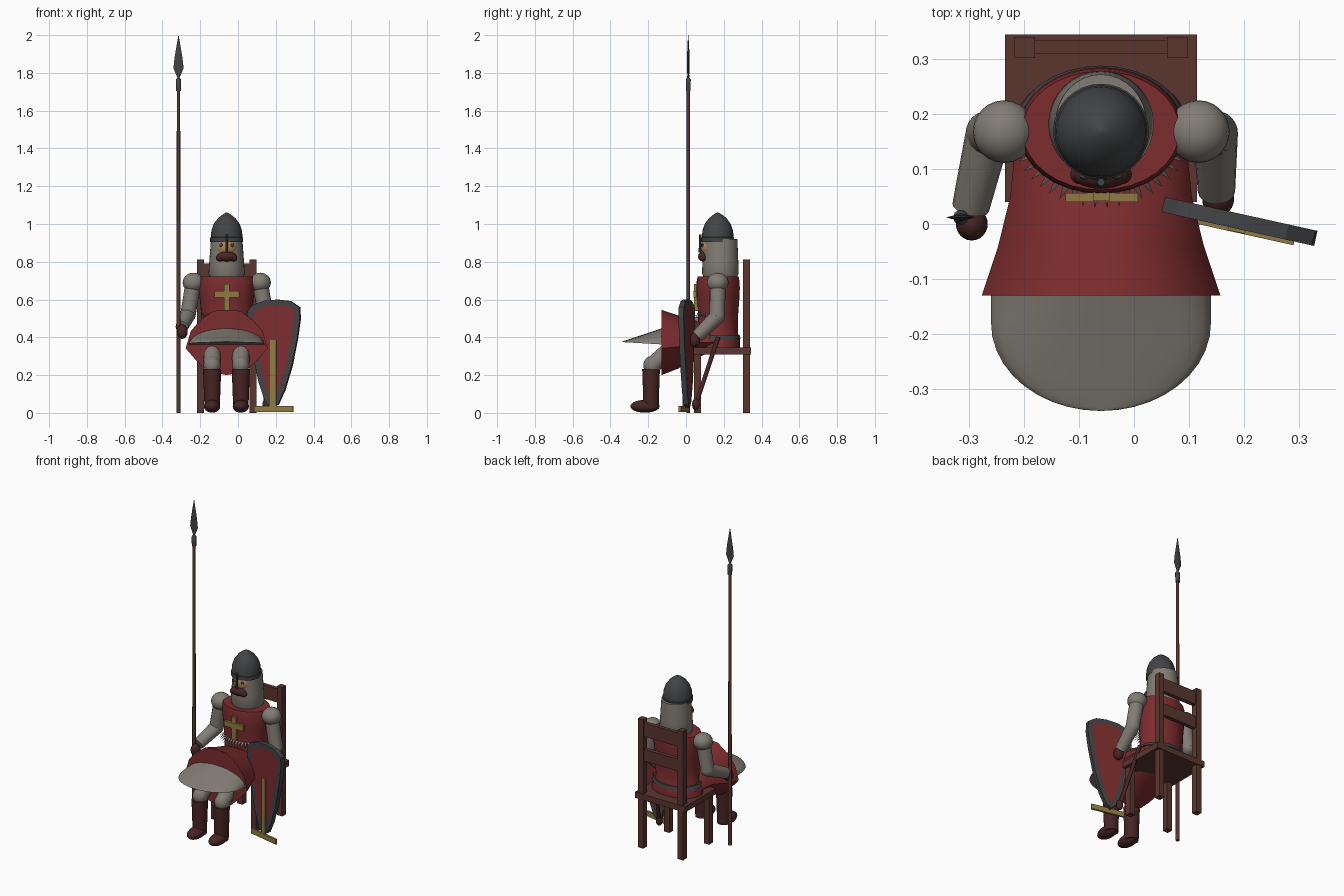
import bpy, bmesh, math
from mathutils import Vector, Matrix

if "Cube" in bpy.data.objects:
    bpy.data.objects.remove(bpy.data.objects["Cube"])

CX = -0.06          # centre line of the seated figure


def lin(c):
    c /= 255
    return c / 12.92 if c <= 0.04045 else ((c + 0.055) / 1.055) ** 2.4


def material(name, r, g, b):
    m = bpy.data.materials.new(name)
    m.diffuse_color = (lin(r), lin(g), lin(b), 1)
    m.use_nodes = True
    m.node_tree.nodes["Principled BSDF"].inputs["Base Color"].default_value = m.diffuse_color
    return m


RED = material("red_cloth", 124, 44, 46)
MAIL = material("grey_mail", 130, 125, 117)
STEEL = material("dark_steel", 66, 67, 69)
WOOD = material("brown_wood", 90, 54, 47)
LEATHER = material("dark_leather", 72, 36, 36)
GOLD = material("gold", 142, 122, 66)
SKIN = material("skin", 172, 132, 82)


def finish(name, bm, mats, smooth=True):
    bmesh.ops.recalc_face_normals(bm, faces=bm.faces)
    me = bpy.data.meshes.new(name)
    bm.to_mesh(me)
    bm.free()
    for m in mats:
        me.materials.append(m)
    ob = bpy.data.objects.new(name, me)
    bpy.context.collection.objects.link(ob)
    if smooth:
        bpy.ops.object.select_all(action='DESELECT')
        ob.select_set(True)
        bpy.context.view_layer.objects.active = ob
        bpy.ops.object.shade_smooth_by_angle(angle=math.radians(40))
    return ob


def loft(name, rings, mat, smooth=True):
    """Skin closed rings of equal length and cap both ends."""
    bm = bmesh.new()
    vs = [[bm.verts.new(p) for p in r] for r in rings]
    n = len(vs[0])
    for a, b in zip(vs, vs[1:]):
        for i in range(n):
            j = (i + 1) % n
            bm.faces.new((a[i], a[j], b[j], b[i]))
    bm.faces.new(vs[0])
    bm.faces.new(vs[-1])
    bmesh.ops.remove_doubles(bm, verts=bm.verts, dist=1e-5)
    return finish(name, bm, [mat], smooth)


def lathe(name, x, y, profile, mat, n=32):
    """Stack of ellipses; profile rows are (z, rx, ry)."""
    ang = [2 * math.pi * i / n for i in range(n)]
    return loft(name, [[(x + rx * math.cos(t), y + ry * math.sin(t), z) for t in ang]
                       for z, rx, ry in profile], mat)


def rod(name, a, b, r1, r2, mat, n=16):
    a, b = Vector(a), Vector(b)
    q = (b - a).to_track_quat('Z', 'Y')
    return loft(name, [[p + q @ Vector((r * math.cos(2 * math.pi * i / n),
                                        r * math.sin(2 * math.pi * i / n), 0))
                        for i in range(n)] for p, r in ((a, r1), (b, r2))], mat)


def ball(name, c, r, mat):
    bm = bmesh.new()
    bmesh.ops.create_uvsphere(bm, u_segments=24, v_segments=14, radius=1,
                              matrix=Matrix.Translation(c) @ Matrix.Diagonal((*r, 1)))
    return finish(name, bm, [mat])


def box(name, lo, hi, mat, frame=Matrix()):
    lo, hi = Vector(lo), Vector(hi)
    bm = bmesh.new()
    bmesh.ops.create_cube(bm, size=1, matrix=frame @ Matrix.Translation((lo + hi) / 2)
                          @ Matrix.Diagonal((*(hi - lo), 1)))
    return finish(name, bm, [mat], False)


# Chair
box("seat", (-0.235, 0.04, 0.308), (0.115, 0.345, 0.345), WOOD)
for side, x in (("left", -0.217), ("right", 0.06)):
    box(f"{side}_front_leg", (x, 0.042, 0), (x + 0.037, 0.08, 0.31), WOOD)
    box(f"{side}_back_post", (x, 0.302, 0), (x + 0.037, 0.34, 0.812), WOOD)
for name, z0, z1 in (("upper_slat", 0.705, 0.79), ("lower_slat", 0.55, 0.625)):
    box(name, (-0.19, 0.309, z0), (0.07, 0.334, z1), WOOD)

# Torso, belt and mail hem
lathe("torso", CX, 0.17, [(0.345, 0.16, 0.115), (0.39, 0.15, 0.115), (0.42, 0.132, 0.106),
                          (0.52, 0.135, 0.106), (0.6, 0.142, 0.112), (0.66, 0.15, 0.115),
                          (0.70, 0.148, 0.113), (0.722, 0.143, 0.108)], RED)
lathe("belt", CX, 0.17, [(0.392, 0.157, 0.118), (0.413, 0.146, 0.114)], STEEL)
bm = bmesh.new()
TEETH = 18
for i in range(TEETH):
    t = [math.radians(200 + 140 * (i + k) / TEETH) for k in (0, 1, 0.5)]
    pts = [(CX + rx * math.cos(a), 0.17 + ry * math.sin(a), z)
           for a, rx, ry, z in zip(t, (0.13, 0.13, 0.165), (0.105, 0.105, 0.14), (0.53, 0.53, 0.5))]
    bm.faces.new([bm.verts.new(p) for p in pts])
finish("mail_hem", bm, [MAIL], False)

# Skirt draped over the lap
HALF = [(0, 1), (.33, .985), (.65, .84), (.88, .67), (1, .41), (.75, .23), (.47, .06), (0, 0)]
SECTION = HALF + [(-x, t) for x, t in HALF[-2:0:-1]]
loft("skirt", [[(CX + w * x, y, z0 + (z1 - z0) * t) for x, t in SECTION]
               for y, w, z0, z1 in ((0.2, 0.15, 0.345, 0.42), (0.05, 0.165, 0.29, 0.49),
                                    (-0.04, 0.187, 0.235, 0.515), (-0.13, 0.217, 0.20, 0.545))], RED)

# Mail flap: pointed wedge, round in plan
rings = []
for k in range(13):
    u = k / 12
    y = -0.12 - 0.22 * math.sin(u * math.pi / 2)
    s = (-0.12 - y) / 0.22
    w = 0.2 * math.sqrt(max(0, 1 - max(0, (-0.18 - y) / 0.16) ** 2)) + 1e-4
    top, low = 0.45 - 0.073 * s, 0.362 + 0.013 * s
    arc = [(CX + w * math.cos(a), y, low + (top - low) * math.sin(a))
           for a in [math.pi * i / 16 for i in range(17)]]
    rings.append(arc)
loft("mail_flap", rings, MAIL)

# Legs and boots
for side, x in (("left", -0.137), ("right", 0.015)):
    rod(f"{side}_thigh", (x, -0.05, 0.36), (x, -0.175, 0.255), 0.05, 0.044, MAIL)
    ball(f"{side}_knee", (x, -0.178, 0.252), (0.045, 0.048, 0.05), MAIL)
    lathe(f"{side}_boot", x, -0.185, [(0.02, 0.04, 0.042), (0.12, 0.044, 0.043),
                                      (0.232, 0.048, 0.047)], LEATHER, 20)
    ball(f"{side}_foot", (x, -0.217, 0.035), (0.043, 0.077, 0.034), LEATHER)

# Arms
for side, sh, el, wr, hand in (
        ("left", (-0.236, 0.168, 0.69), (-0.265, 0.165, 0.52), (-0.297, 0.03, 0.455), (-0.295, 0, 0.43)),
        ("right", (0.117, 0.168, 0.69), (0.148, 0.165, 0.51), (0.15, 0.06, 0.405), (0.153, 0.045, 0.385))):
    ball(f"{side}_shoulder", sh, (0.057, 0.057, 0.052), MAIL)
    rod(f"{side}_upper_arm", sh, el, 0.042, 0.041, MAIL)
    ball(f"{side}_elbow", el, (0.041,) * 3, MAIL)
    rod(f"{side}_forearm", el, wr, 0.041, 0.034, MAIL)
    ball(f"{side}_hand", hand, (0.029, 0.03, 0.038), LEATHER)

# Head: mail hood, face, moustache and helmet
lathe("hood", CX, 0.182, [(0.70, 0.08, 0.08), (0.737, 0.096, 0.097), (0.80, 0.092, 0.095),
                          (0.92, 0.083, 0.09)], MAIL)
ball("face", (CX, 0.125, 0.875), (0.056, 0.046, 0.05), SKIN)
ball("moustache", (CX, 0.09, 0.828), (0.052, 0.026, 0.026), LEATHER)
for side, s in (("left", -1), ("right", 1)):
    ball(f"{side}_eye", (CX + s * 0.03, 0.087, 0.888), (0.009, 0.006, 0.009), STEEL)
    ball(f"{side}_moustache_tip", (CX + s * 0.036, 0.09, 0.82), (0.02, 0.018, 0.018), LEATHER)
lathe("helmet", CX, 0.168, [(0.905, 0.087, 0.087), (0.928, 0.087, 0.087), (0.93, 0.084, 0.084),
                            (0.965, 0.081, 0.081), (1.0, 0.069, 0.069), (1.03, 0.047, 0.047),
                            (1.05, 0.022, 0.022), (1.062, 0.001, 0.001)], STEEL)
rod("nose_guard", (CX, 0.074, 0.85), (CX, 0.076, 0.945), 0.007, 0.007, STEEL, 8)

# Chest cross
box("chest_cross_upright", (CX - 0.015, 0.042, 0.54), (CX + 0.015, 0.064, 0.682), GOLD)
box("chest_cross_bar", (CX - 0.065, 0.04, 0.612), (CX + 0.067, 0.056, 0.645), GOLD)

# Spear
SX, SY = -0.315, 0.012
rod("spear_shaft", (SX, SY, 0), (SX, SY, 1.72), 0.011, 0.009, WOOD, 10)
lathe("spear_socket", SX, SY, [(1.705, 0.013, 0.013), (1.72, 0.013, 0.013), (1.765, 0.014, 0.014),
                               (1.775, 0.006, 0.006), (1.80, 0.006, 0.005)], STEEL, 10)
lathe("spear_blade", SX, SY, [(1.775, 0.006, 0.004), (1.825, 0.027, 0.007), (1.88, 0.021, 0.006),
                              (1.94, 0.011, 0.005), (2.0, 0.0005, 0.0005)], STEEL, 4)

# Shield, turned outward, with inset coloured faces
FRAME = Matrix.Translation((0.19, 0.005, 0)) @ Matrix.Rotation(math.radians(-12.5), 4, 'Z')
OUTLINE = [(-.14, .54), (-.115, .57), (-.05, .594), (.02, .6), (.09, .592), (.14, .56), (.144, .5),
           (.13, .4), (.10, .25), (.06, .12), (.025, .045), (-.01, .025), (-.045, .06),
           (-.08, .16), (-.11, .3), (-.137, .46)]
bm = bmesh.new()
front, back = [[bm.verts.new(FRAME @ Vector((x, y, z))) for x, z in OUTLINE] for y in (-0.014, 0.014)]
fields = [bm.faces.new(front), bm.faces.new(back)]
for i in range(len(front)):
    j = (i + 1) % len(front)
    bm.faces.new((front[i], front[j], back[j], back[i]))
bmesh.ops.recalc_face_normals(bm, faces=bm.faces)
bmesh.ops.inset_individual(bm, faces=fields, thickness=0.03)
for f in fields:
    f.material_index = 1
finish("shield", bm, [STEEL, RED], False)
box("shield_cross_upright", (-0.016, -0.02, 0.02), (0.016, -0.013, 0.385), GOLD, FRAME)
box("shield_cross_bar", (-0.103, -0.021, 0.004), (0.107, -0.009, 0.036), GOLD, FRAME)

# Scabbard hanging from the belt
rod("scabbard", (0.10, 0.17, 0.40), (0.148, 0.058, 0.06), 0.012, 0.011, LEATHER, 10)
ball("scabbard_tip", (0.15, 0.052, 0.045), (0.02, 0.02, 0.032), LEATHER)
